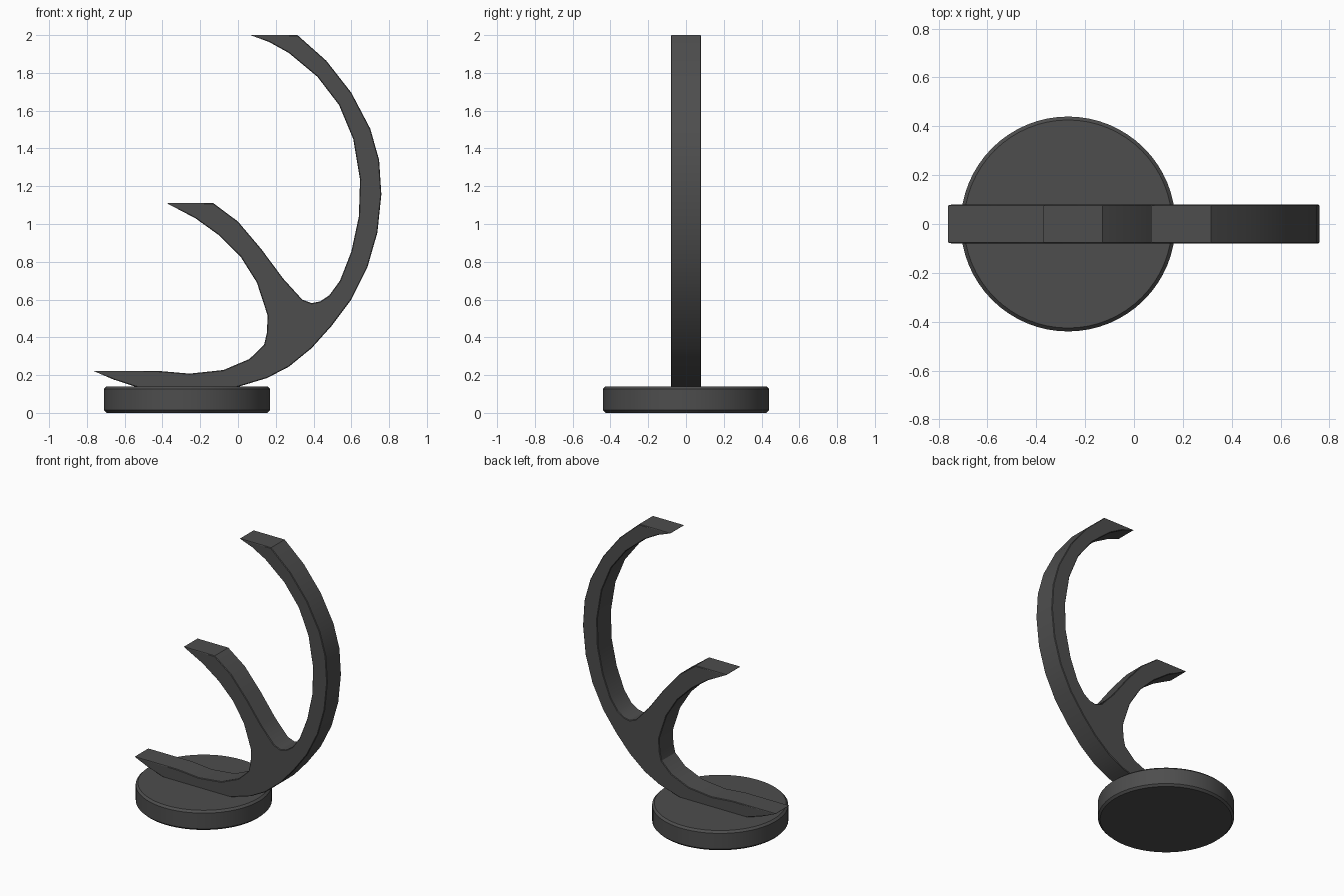
import bpy, bmesh, math

if "Cube" in bpy.data.objects:
    bpy.data.objects.remove(bpy.data.objects["Cube"])

mat = bpy.data.materials.new("dark grey")
mat.diffuse_color = (0.075, 0.075, 0.075, 1)
mat.use_nodes = True
mat.node_tree.nodes["Principled BSDF"].inputs["Base Color"].default_value = mat.diffuse_color


def finish(bm, name, bevel):
    bmesh.ops.recalc_face_normals(bm, faces=bm.faces)
    me = bpy.data.meshes.new(name)
    bm.to_mesh(me)
    bm.free()
    me.materials.append(mat)
    ob = bpy.data.objects.new(name, me)
    bpy.context.collection.objects.link(ob)
    mod = ob.modifiers.new("edge", 'BEVEL')
    mod.width = bevel
    mod.segments = 1
    mod.limit_method = 'ANGLE'
    mod.angle_limit = math.radians(60)
    bpy.ops.object.select_all(action='DESELECT')
    ob.select_set(True)
    bpy.context.view_layer.objects.active = ob
    bpy.ops.object.shade_smooth_by_angle(angle=math.radians(30))
    return ob


# Round base disc
bm = bmesh.new()
bmesh.ops.create_cone(bm, cap_ends=True, segments=64, radius1=0.44, radius2=0.44, depth=0.14)
bmesh.ops.translate(bm, verts=bm.verts, vec=(-0.27, 0, 0.07))
finish(bm, "base_disc", 0.014)

# Branching curved stand: side outline (x, z), extruded across y
outer = [(-0.765, 0.222), (-0.66, 0.177), (-0.54, 0.138), (-0.4, 0.112), (-0.27, 0.104),
         (-0.13, 0.113), (0.0, 0.138), (0.155, 0.185), (0.27, 0.245), (0.39, 0.343),
         (0.495, 0.46), (0.6, 0.6), (0.685, 0.77), (0.738, 0.955), (0.759, 1.157),
         (0.747, 1.34), (0.70, 1.505), (0.6, 1.695), (0.467, 1.865), (0.315, 2.0)]
upper_hook = [(0.066, 2.0), (0.166, 1.963), (0.27, 1.905), (0.42, 1.78), (0.535, 1.63),
              (0.61, 1.45), (0.646, 1.236), (0.64, 1.04), (0.6, 0.854), (0.54, 0.70),
              (0.483, 0.622), (0.435, 0.59), (0.39, 0.581), (0.34, 0.60)]
lower_hook = [(0.24, 0.71), (0.125, 0.865), (0.0, 1.013), (-0.13, 1.11), (-0.377, 1.11),
              (-0.225, 1.03), (-0.1, 0.94), (0.013, 0.828), (0.1, 0.69), (0.157, 0.515),
              (0.153, 0.425), (0.138, 0.36), (0.06, 0.285), (-0.077, 0.227),
              (-0.256, 0.208), (-0.42, 0.222)]
bm = bmesh.new()
face = bm.faces.new([bm.verts.new((x, -0.08, z)) for x, z in outer + upper_hook + lower_hook])
ext = bmesh.ops.extrude_face_region(bm, geom=[face])
bmesh.ops.translate(bm, verts=[v for v in ext["geom"] if isinstance(v, bmesh.types.BMVert)],
                    vec=(0, 0.16, 0))
finish(bm, "curved_stand", 0.004)
